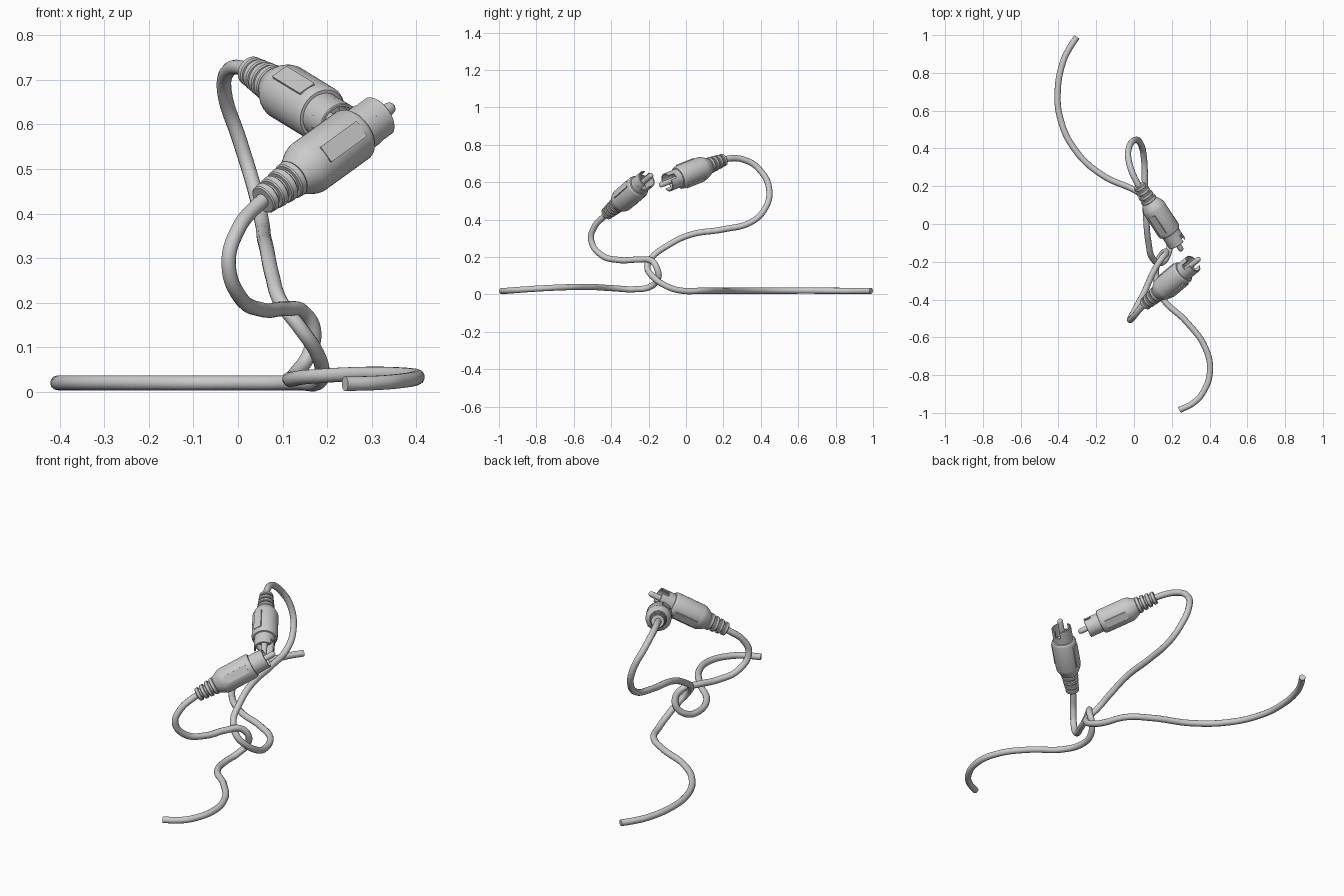
import bpy, bmesh, math
from mathutils import Vector, Matrix

if "Cube" in bpy.data.objects:
    bpy.data.objects.remove(bpy.data.objects["Cube"])


def finish(bm, name, mat):
    bmesh.ops.remove_doubles(bm, verts=bm.verts, dist=1e-5)
    bmesh.ops.recalc_face_normals(bm, faces=bm.faces)
    me = bpy.data.meshes.new(name)
    bm.to_mesh(me)
    bm.free()
    ob = bpy.data.objects.new(name, me)
    bpy.context.collection.objects.link(ob)
    ob.matrix_world = mat
    smooth(ob, 35)


def smooth(ob, angle):
    bpy.ops.object.select_all(action='DESELECT')
    ob.select_set(True)
    bpy.context.view_layer.objects.active = ob
    if ob.type == 'CURVE':
        bpy.ops.object.convert(target='MESH')
    bpy.ops.object.shade_smooth_by_angle(angle=math.radians(angle))


def lathe(name, profile, mat, arcs=((0, 360),), loop=False, steps=40):
    """Turn (radius, height) points about z over each arc, in degrees."""
    bm = bmesh.new()
    for a0, a1 in arcs:
        n = max(6, round(steps * (a1 - a0) / 360))
        rows = []
        for i in range(n + 1):
            a = math.radians(a0 + (a1 - a0) * i / n)
            rows.append([bm.verts.new((r * math.cos(a), r * math.sin(a), z)) for r, z in profile])
        count = len(profile) if loop else len(profile) - 1
        for p, q in zip(rows, rows[1:]):
            for j in range(count):
                k = (j + 1) % len(profile)
                bm.faces.new((p[j], p[k], q[k], q[j]))
        if loop and a1 - a0 < 360:
            bm.faces.new(rows[0])
            bm.faces.new(rows[-1])
    bmesh.ops.remove_doubles(bm, verts=bm.verts, dist=1e-5)
    bmesh.ops.dissolve_degenerate(bm, edges=bm.edges, dist=1e-6)
    finish(bm, name, mat)


def panel(name, side, mat):
    """Flat raised label panel on the body."""
    bm = bmesh.new()
    place = Matrix.Translation((side * 0.059, 0, 0.231)) @ Matrix.Diagonal((0.014, 0.042, 0.120, 1))
    bmesh.ops.create_cube(bm, size=1, matrix=place)
    corners = [e for e in bm.edges if abs(e.verts[0].co.x - e.verts[1].co.x) > 0.01]
    bmesh.ops.bevel(bm, geom=corners, offset=0.003, segments=2, affect='EDGES', profile=0.5)
    finish(bm, name, mat)


def plug(tag, start, tip, normal):
    start, axis = Vector(start), (Vector(tip) - Vector(start)).normalized()
    n = Vector(normal)
    n = (n - axis * n.dot(axis)).normalized()
    mat = Matrix((n, axis.cross(n), axis)).transposed().to_4x4()
    mat.translation = start

    # ribbed strain relief
    prof = [(0, 0.004)]
    for i in range(4):
        z, r = 0.004 + i * 0.028, 0.034 + i * 0.003
        prof += [(r - 0.003, z), (r, z + 0.003), (r + 0.001, z + 0.016),
                 (r - 0.002, z + 0.019), (r - 0.008, z + 0.019), (r - 0.008, z + 0.028)]
    prof += [(0, 0.116)]
    lathe(tag + "_strain_relief", prof, mat)

    # grip body with tapered back and stepped front
    lathe(tag + "_body", [(0, 0.108), (0.041, 0.108), (0.045, 0.112), (0.059, 0.139), (0.062, 0.147),
                          (0.064, 0.156), (0.064, 0.303), (0.062, 0.310), (0.058, 0.315),
                          (0.052, 0.316), (0, 0.316)], mat)
    panel(tag + "_front_panel", 1, mat)
    panel(tag + "_back_panel", -1, mat)

    # hollow metal collar, split at the sides
    ring = lambda z0, z1: [(0.044, z0), (0.051, z0), (0.051, z1 - 0.002), (0.049, z1), (0.044, z1)]
    lathe(tag + "_collar_base", ring(0.312, 0.354), mat, loop=True)
    lathe(tag + "_collar_petals", ring(0.350, 0.390), mat, ((-74, 74), (106, 254)), True)

    # centre pin with rounded tip
    lathe(tag + "_pin", [(0, 0.31), (0.0145, 0.31), (0.0145, 0.426), (0.0125, 0.434),
                         (0.0075, 0.439), (0, 0.441)], mat, steps=20)


def cable(name, pts):
    cu = bpy.data.curves.new(name, 'CURVE')
    cu.dimensions = '3D'
    cu.bevel_depth, cu.bevel_resolution = 0.0165, 4
    cu.resolution_u, cu.use_fill_caps = 10, True
    sp = cu.splines.new('BEZIER')
    sp.bezier_points.add(len(pts) - 1)
    for b, p in zip(sp.bezier_points, pts):
        b.co = p
        b.handle_left_type = b.handle_right_type = 'AUTO'
    ob = bpy.data.objects.new(name, cu)
    bpy.context.collection.objects.link(ob)
    smooth(ob, 40)


# the two plugs
plug("upper_plug", (0.025, 0.207, 0.722), (0.25, -0.135, 0.585), (-0.3, -0.55, 0.75))
plug("lower_plug", (0.053, -0.428, 0.428), (0.343, -0.185, 0.638), (0, -1, 0))

# the two cables, hooked around each other
cable("upper_cable", [
    (0.047, 0.17, 0.707), (0.018, 0.215, 0.724), (-0.022, 0.31, 0.720), (-0.03, 0.39, 0.67),
    (0.005, 0.445, 0.56), (0.037, 0.42, 0.455), (0.053, 0.345, 0.385), (0.058, 0.20, 0.348),
    (0.065, 0.02, 0.318), (0.077, -0.10, 0.26), (0.097, -0.18, 0.20), (0.138, -0.207, 0.145),
    (0.174, -0.175, 0.093), (0.189, -0.11, 0.047), (0.18, -0.03, 0.021), (0.13, 0.09, 0.02),
    (0.02, 0.17, 0.02), (-0.17, 0.26, 0.02), (-0.31, 0.39, 0.02), (-0.388, 0.55, 0.02),
    (-0.404, 0.70, 0.02), (-0.375, 0.86, 0.019), (-0.342, 0.93, 0.019), (-0.302, 0.99, 0.019)])
cable("lower_cable", [
    (0.082, -0.405, 0.449), (0.045, -0.435, 0.42), (-0.002, -0.49, 0.36), (-0.021, -0.507, 0.29),
    (0.005, -0.455, 0.212), (0.055, -0.36, 0.184), (0.105, -0.25, 0.186), (0.145, -0.185, 0.180),
    (0.170, -0.155, 0.138), (0.161, -0.148, 0.088), (0.13, -0.19, 0.042), (0.116, -0.27, 0.028),
    (0.15, -0.39, 0.033), (0.275, -0.515, 0.040), (0.375, -0.65, 0.038), (0.402, -0.78, 0.032),
    (0.36, -0.90, 0.024), (0.31, -0.95, 0.020), (0.24, -0.985, 0.018)])
